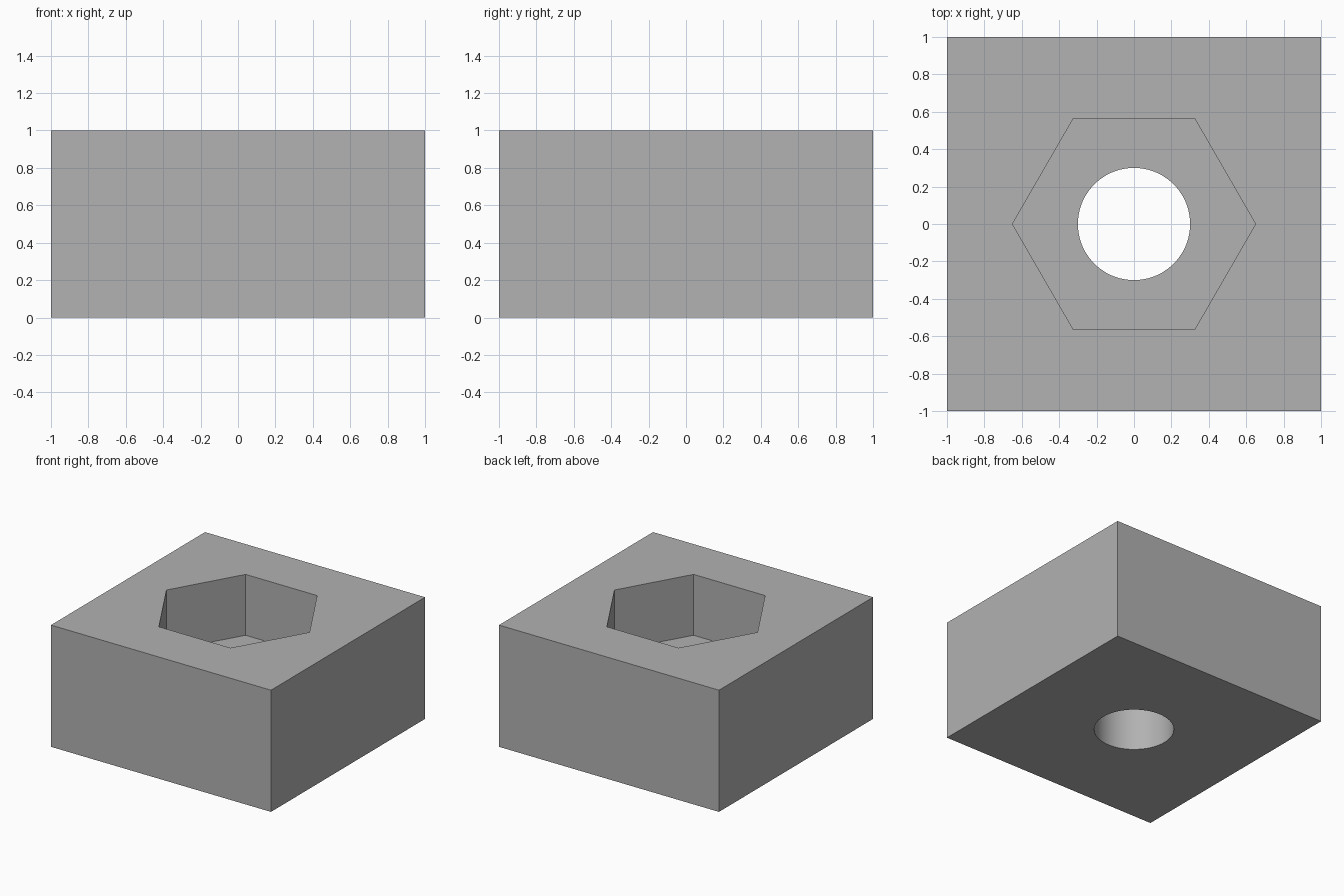
import bpy
import math

SIZE, HEIGHT = 2.0, 1.0
HEX_RADIUS, HEX_FLOOR = 0.65, 0.5
BORE_RADIUS = 0.3
OVERSHOOT = 0.2

if "Cube" in bpy.data.objects:
    bpy.data.objects.remove(bpy.data.objects["Cube"], do_unlink=True)

# Plain grey material
grey = bpy.data.materials.new("plain grey")
grey.use_nodes = True
colour = (0.445, 0.445, 0.445, 1)
grey.diffuse_color = colour
grey.node_tree.nodes["Principled BSDF"].inputs["Base Color"].default_value = colour

# Square block
bpy.ops.mesh.primitive_cube_add(size=1, location=(0, 0, HEIGHT / 2))
block = bpy.context.object
block.name = "block"
block.scale = (SIZE, SIZE, HEIGHT)
bpy.ops.object.transform_apply(location=True, rotation=True, scale=True)
block.data.materials.append(grey)


def cut_prism(name, sides, radius, bottom, top, turn=0):
    """Subtract an upright prism from the block."""
    bpy.ops.mesh.primitive_cylinder_add(
        vertices=sides, radius=radius, depth=top - bottom,
        location=(0, 0, (top + bottom) / 2), rotation=(0, 0, turn))
    cutter = bpy.context.object
    cutter.name = name
    cutter.hide_render = True
    cutter.data.materials.append(grey)
    modifier = block.modifiers.new(name, "BOOLEAN")
    modifier.operation = "DIFFERENCE"
    modifier.solver = "EXACT"
    modifier.object = cutter
    bpy.ops.object.select_all(action="DESELECT")
    block.select_set(True)
    bpy.context.view_layer.objects.active = block
    bpy.ops.object.modifier_apply(modifier=name)
    bpy.data.objects.remove(cutter, do_unlink=True)


# Hexagonal pocket with corners on the x axis, then the round through bore
cut_prism("hex_pocket", 6, HEX_RADIUS, HEX_FLOOR, HEIGHT + OVERSHOOT, math.pi / 6)
cut_prism("through_bore", 96, BORE_RADIUS, -OVERSHOOT, HEIGHT + OVERSHOOT)

# Smooth bore wall, crisp edges everywhere else
bpy.ops.object.shade_smooth_by_angle(angle=math.radians(30))
